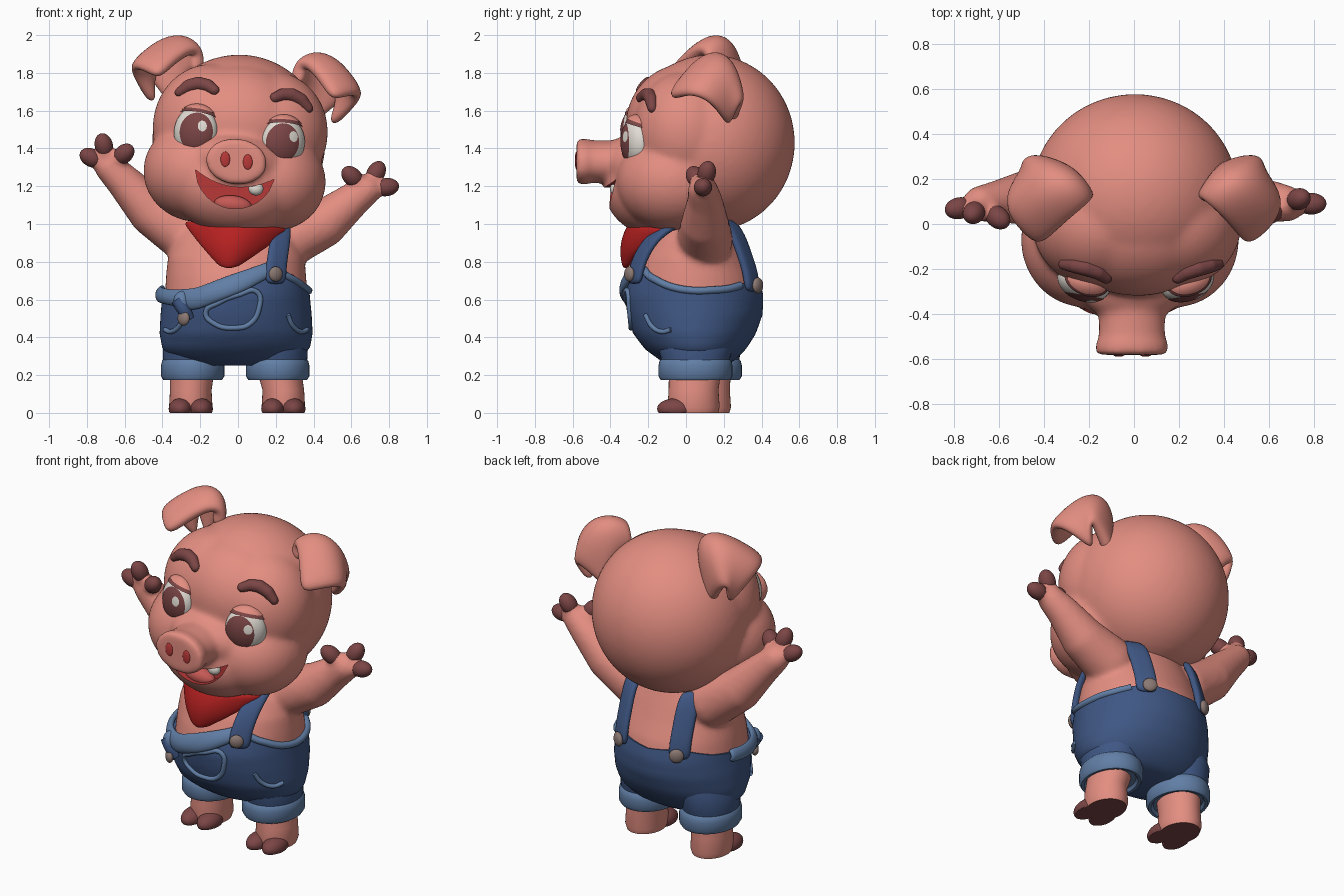
import bpy, bmesh
from math import sin, cos, acos, radians, pi
from mathutils import Vector, Matrix
from mathutils.bvhtree import BVHTree

if "Cube" in bpy.data.objects:
    bpy.data.objects.remove(bpy.data.objects["Cube"])


def material(name, *rgb):
    m = bpy.data.materials.new(name)
    m.use_nodes = True
    m.diffuse_color = (*rgb, 1)
    m.node_tree.nodes["Principled BSDF"].inputs["Base Color"].default_value = (*rgb, 1)
    return m


SKIN = material("pink skin", .77, .27, .22)
BROWN = material("hoof brown", .2, .06, .06)
DENIM = material("dark denim", .05, .095, .23)
LIGHT = material("light denim", .12, .21, .38)
RED = material("bandana red", .47, .015, .015)
WHITE = material("eye white", .76, .72, .66)
MOUTH = material("mouth red", .48, .04, .04)
TONGUE = material("tongue pink", .56, .1, .09)
METAL = material("button metal", .26, .19, .17)

HEAD = Matrix.Translation((0, 0, 1.4)) @ Matrix.Rotation(radians(7), 4, 'Y')
WORLD = Matrix.Identity(4)


def obj(name, bm, mats, frame=WORLD):
    me = bpy.data.meshes.new(name)
    bm.transform(frame)
    bm.to_mesh(me)
    bm.free()
    for m in mats:
        me.materials.append(m)
    ob = bpy.data.objects.new(name, me)
    bpy.context.collection.objects.link(ob)
    return smooth(ob)


def smooth(ob):
    ob.data.polygons.foreach_set("use_smooth", [True] * len(ob.data.polygons))
    ob.data.set_sharp_from_angle(angle=radians(45))
    return ob


def bake(ob):
    """Swap an object for its finished mesh."""
    name = ob.name
    me = bpy.data.meshes.new_from_object(ob.evaluated_get(bpy.context.evaluated_depsgraph_get()))
    bpy.data.objects.remove(ob)
    new = bpy.data.objects.new(name, me)
    bpy.context.collection.objects.link(new)
    return smooth(new)


def place(loc, radii, rot=WORLD):
    return Matrix.Translation(loc) @ rot @ Matrix.Diagonal((*radii, 1))


def aim(d):
    return Vector(d).to_track_quat('Z', 'Y').to_matrix().to_4x4()


def ball(bm, loc, radii, rot=WORLD):
    bmesh.ops.create_icosphere(bm, subdivisions=4, radius=1, matrix=place(loc, radii, rot))


def ellipsoid(name, loc, radii, mat, rot=WORLD, frame=WORLD, floor=False):
    bm = bmesh.new()
    ball(bm, loc, radii, rot)
    for v in bm.verts:
        if floor:
            v.co.z = max(v.co.z, 0)
    return obj(name, bm, [mat], frame)


def chain(bm, nodes, steps=8):
    for p, q in zip(nodes, nodes[1:]):
        for i in range(steps + 1):
            *c, r = Vector(p).lerp(Vector(q), i / steps)
            bmesh.ops.create_icosphere(bm, subdivisions=3, radius=r, matrix=Matrix.Translation(c))


def fuse(ob, voxel, repeat):
    m = ob.modifiers.new("fuse", 'REMESH')
    m.mode, m.voxel_size, m.use_smooth_shade = 'VOXEL', voxel, True
    s = ob.modifiers.new("soften", 'SMOOTH')
    s.factor, s.iterations = .5, repeat
    return bake(ob)


def grid(bm, rows, closed=False):
    vs = [[bm.verts.new(p) for p in r] for r in rows]
    for a, b in zip(vs, vs[1:]):
        for i in range(len(a) - (not closed)):
            j = (i + 1) % len(a)
            bm.faces.new((a[i], a[j], b[j], b[i]))
    return vs


def loft(bm, rings, seg=40):
    """Capped stack of ellipses: z, centre x, centre y, radius x, radius y."""
    vs = grid(bm, [[(x + rx * cos(2 * pi * i / seg), y + ry * sin(2 * pi * i / seg), z)
                    for i in range(seg)] for z, x, y, rx, ry in rings], True)
    bm.faces.new(vs[0])
    bm.faces.new(vs[-1])
    bmesh.ops.recalc_face_normals(bm, faces=bm.faces)


def sheet(name, rows, thick, mat, frame=WORLD):
    bm = bmesh.new()
    grid(bm, rows)
    ob = obj(name, bm, [mat], frame)
    s = ob.modifiers.new("thickness", 'SOLIDIFY')
    s.thickness, s.offset = thick, 0
    ob.modifiers.new("round", 'SUBSURF').levels = 2
    ob = bake(ob)
    bm = bmesh.new()
    bm.from_mesh(ob.data)
    bmesh.ops.recalc_face_normals(bm, faces=bm.faces)
    bm.to_mesh(ob.data)
    bm.free()
    return smooth(ob)


def quad(p, t):
    a, b, c = map(Vector, p)
    return a * (2 * t - 1) * (t - 1) + b * 4 * t * (1 - t) + c * t * (2 * t - 1)


def patch(nine, n=6):
    """Curved surface through a 3 by 3 net."""
    return [[quad([quad(r, i / n) for r in nine], j / n) for j in range(n + 1)] for i in range(n + 1)]


def tube(name, pts, radius, mat, cyclic=False):
    cu = bpy.data.curves.new(name, 'CURVE')
    cu.dimensions, cu.bevel_depth, cu.bevel_resolution, cu.use_fill_caps = '3D', radius, 4, True
    sp = cu.splines.new('BEZIER')
    sp.bezier_points.add(len(pts) - 1)
    sp.use_cyclic_u = cyclic
    for b, p in zip(sp.bezier_points, pts):
        b.co, b.handle_left_type, b.handle_right_type = p, 'AUTO', 'AUTO'
    cu.materials.append(mat)
    ob = bpy.data.objects.new(name, cu)
    bpy.context.collection.objects.link(ob)
    return bake(ob)


def lookup(table, t):
    for a, b in zip(table, table[1:]):
        if t <= b[0]:
            return Vector(a[1:] + (0,)).lerp(Vector(b[1:] + (0,)), max(0, (t - a[0]) / (b[0] - a[0])))
    return Vector(table[-1][1:] + (0,))


# Torso outline: z, half width, front y, back y
TORSO = [(.25, .25, -.07, .21), (.28, .33, -.14, .26), (.34, .39, -.22, .32), (.42, .405, -.28, .37),
         (.52, .4, -.31, .405), (.62, .39, -.325, .41), (.72, .385, -.3, .385), (.82, .375, -.26, .34),
         (.92, .34, -.2, .3), (1.04, .25, -.11, .25)]
# Waistband height and fold width by angle, front at 270
EDGE = [(0, .65), (30, .66), (60, .7), (90, .68), (120, .7), (150, .66), (180, .64), (215, .625),
        (238, .635), (270, .715), (300, .78), (315, .73), (340, .67), (360, .65)]
FOLD = [(160, .05), (215, .06), (238, .1), (275, .09), (305, .04)]


def surf(deg, z, off=0):
    rx, front, back, _ = lookup(TORSO, z)
    a = radians(deg)
    return Vector(((rx + off) * cos(a) - .01, (front + back) / 2 + ((back - front) / 2 + off) * sin(a), z))


def front(x, z, off=0):
    return surf(-acos((x + .01) / lookup(TORSO, z)[0]) * 180 / pi, z, off)


def edge(deg):
    return lookup(EDGE, deg % 360)[0]


# Torso and arms
HANDS = {
    "right": ([(-.27, .12, .94, .15), (-.45, .12, 1.06, .128), (-.6, .1, 1.22, .095), (-.68, .09, 1.3, .08)],
              [(-.775, .07, 1.35), (-.71, .05, 1.415), (-.605, .03, 1.37)]),
    "left": ([(.27, .1, .92, .15), (.45, .1, 1.0, .128), (.6, .1, 1.12, .095), (.68, .09, 1.18, .08)],
             [(.605, .05, 1.25), (.73, .11, 1.27), (.785, .09, 1.195)])}
bm = bmesh.new()
loft(bm, [(r[0], -.01, (r[2] + r[3]) / 2, r[1] - .013, (r[3] - r[2]) / 2 - .013) for r in TORSO[3:]])
for arm, tips in HANDS.values():
    chain(bm, arm)
    for t in tips:
        chain(bm, [arm[-1][:3] + (.055,), t + (.042,)])
fuse(obj("torso_and_arms", bm, [SKIN]), .014, 12)
for side, (arm, tips) in HANDS.items():
    for t in tips:
        d = (Vector(t) - Vector(arm[-1][:3])).normalized()
        ellipsoid(side + "_finger_hoof", t, (.048, .048, .068), BROWN, aim(d))

# Overalls
bm = bmesh.new()
N, R = 72, 16
vs = grid(bm, [[surf(360 * i / N, .25 + (edge(360 * i / N) - .25) * j / R) for i in range(N)]
               for j in range(R + 1)], True)
bm.faces.new(vs[0])
bmesh.ops.recalc_face_normals(bm, faces=bm.faces)
overalls = obj("overalls", bm, [DENIM])
s = overalls.modifiers.new("cloth", 'SOLIDIFY')
s.thickness, s.offset = .03, -1
bake(overalls)
sheet("front_fold", [[surf(a, edge(a) + .02 - t * (lookup(FOLD, a)[0] + .01), o)
                      for t, o in ((0, 0), (.15, .018), (.5, .028), (.85, .022), (1, .005))]
                     for a in range(165, 306, 7)], .03, LIGHT)
tube("side_trim", [surf(a, edge(a) - .005, -.005) for a in range(305, 406, 10)], .02, LIGHT)
tube("front_pocket", [front(x, z, .002) for x, z in
                      [(.1, .64), (.11, .55), (.06, .47), (-.02, .45), (-.12, .47), (-.17, .53),
                       (-.1, .585), (0, .625)]], .014, LIGHT, True)
for s in (1, -1):
    tube("side_pocket", [surf(a if s > 0 else 180 - a, z, .002) for a, z in
                         [(-47, .52), (-42, .46), (-32, .43), (-22, .44)]], .013, LIGHT)
ellipsoid("fold_knot", front(-.28, .585, .025), (.045, .04, .06), LIGHT)
tube("loose_strap_end", [front(-.29, .6, .045), front(-.27, .55, .03), front(-.26, .5, .005)], .035, DENIM)

# Straps and buttons
def strap(name, path):
    rows = []
    for p in map(Vector, path):
        lean = -.6 * p.x / abs(p.x) * max(-1, min(1, (p.y - .05) * 8))
        rows.append([p + Vector((o, o * lean, 0)) for o in (-.055, 0, .055)])
    sheet(name, rows, .045, DENIM)


def button(p, r):
    ellipsoid("button", p, (r, r, .022), METAL, aim((p.x, p.y - .05, 0)))


BACK = [(.2, .22, 1.02), (.2, .275, .94), (.2, .315, .82), (.2, .345, .73), (.2, .35, .64)]
strap("left_strap", [(.2, -.275, .68), (.2, -.265, .76), (.215, -.225, .86), (.23, -.15, .96), (.22, .05, 1.05)] + BACK)
strap("right_strap", [(-x, y, z) for x, y, z in BACK])
button(Vector((.2, -.3, .735)), .04)
button(front(-.26, .5, .045), .038)
for s in (1, -1):
    button(Vector((s * .2, .38, .675)), .042)

# Legs, cuffs and feet
for side, x, y, cx, cy in (("left", .24, .04, .21, .05), ("right", -.25, .1, -.24, .1)):
    bm = bmesh.new()
    loft(bm, [(0, x, y, .105, .13), (.03, x, y, .115, .138), (.12, x, y, .11, .132), (.26, cx, cy, .12, .14)])
    leg = obj(side + "_leg", bm, [SKIN, BROWN])
    for f in leg.data.polygons:
        f.material_index = int(f.center.z < .005)
    for o in (-.055, .055):
        ellipsoid(side + "_toe", (x + o, y - .095, .022), (.062, .098, .055), BROWN, floor=True)
    bm = bmesh.new()
    loft(bm, [(.2, cx, cy, .15, .17), (.3, cx, cy, .158, .185), (.38, cx * .95, cy, .168, .21), (.46, cx * .85, cy, .16, .2)])
    obj(side + "_shorts_leg", bm, [DENIM])
    bm = bmesh.new()
    loft(bm, [(z, cx, cy, .168 - d, .196 - d) for z, d in
              [(.195, .04), (.177, .028), (.175, .012), (.195, 0), (.25, 0), (.275, .006), (.288, .018), (.288, .04)]])
    obj(side + "_cuff", bm, [LIGHT])

# Bandana
sheet("bandana", patch([[(-.3, -.08, 1.02), (0, -.29, 1.0), (.28, -.08, .98)],
                        [(-.19, -.23, .88), (-.03, -.33, .89), (.14, -.23, .87)],
                        [(-.09, -.29, .785), (-.05, -.315, .765), (-.01, -.29, .785)]]), .04, RED)

# Head with snout
bm = bmesh.new()
ball(bm, (0, .13, .03), (.46, .447, .468))
ball(bm, (0, 0, .12), (.38, .32, .33))
ball(bm, (0, -.17, -.205), (.34, .265, .255))
ball(bm, (0, -.26, -.07), (.25, .175, .15))
for s in (1, -1):
    ball(bm, (s * .2, -.07, -.15), (.285, .3, .265))
    ball(bm, (s * .16, 0, .1), (.305, .285, .33))
for y, depth, rx, rz in ((-.42, .32, .148, .112), (-.55, .06, .163, .122)):
    bmesh.ops.create_cone(bm, cap_ends=True, segments=40, radius1=1, radius2=1, depth=1,
                          matrix=place((0, y, -.07), (rx, depth, rz)) @ Matrix.Rotation(pi / 2, 4, 'X'))
head = fuse(obj("head", bm, [SKIN], HEAD), .014, 20)
head.data.materials.append(MOUTH)

# Open mouth
bm = bmesh.new()
xs = [-.21 + .021 * i for i in range(21)]
lips = [(x, -.205 + 1.5 * x * x) for x in xs] + \
       [(x, -.14 - .18 * (1 - (x / .21) ** 2) ** .6) for x in reversed(xs[1:-1])]
vs = grid(bm, [[(x, y, z) for x, z in lips] for y in (-.7, -.32)], True)
for ring in vs:
    bm.faces.new(ring)
bmesh.ops.recalc_face_normals(bm, faces=bm.faces)
cutter = obj("mouth_cutter", bm, [SKIN, MOUTH], HEAD)
cutter.hide_render = True
for f in cutter.data.polygons:
    f.material_index = 1
cut = head.modifiers.new("mouth", 'BOOLEAN')
cut.operation, cut.solver, cut.object = 'DIFFERENCE', 'EXACT', cutter
head = bake(head)
bpy.data.objects.remove(cutter)
ellipsoid("tongue", (.01, -.335, -.3), (.1, .05, .05), TONGUE, frame=HEAD)
ellipsoid("tooth", (.12, -.37, -.2), (.04, .032, .036), WHITE, frame=HEAD)


def cap(name, eye, d, half, k, mat):
    """Piece of a sphere laid over the eye."""
    bm = bmesh.new()
    bmesh.ops.create_uvsphere(bm, u_segments=40, v_segments=60, radius=k)
    bmesh.ops.delete(bm, geom=[v for v in bm.verts if v.co.z < k * cos(radians(half))], context='VERTS')
    obj(name, bm, [mat], HEAD @ eye @ aim(d))


# Face details and ears
bpy.context.view_layer.update()
skin = BVHTree.FromObject(head, bpy.context.evaluated_depsgraph_get())


def on_face(x, z):
    p = HEAD @ Vector((x, 0, z))
    return skin.ray_cast(Vector((p.x, -2, p.z)), Vector((0, 1, 0)))[0]


for s, side in ((1, "left"), (-1, "right")):
    ellipsoid(side + "_nostril", on_face(s * .06, -.065), (.025, .008, .04), MOUTH)
    turn = Matrix.Rotation(radians(20 * s), 4, 'Z')
    eye = place((s * .232, -.26, .06), (.12, .08, .135), turn)
    ellipsoid(side + "_eye", (s * .232, -.26, .06), (.12, .08, .135), WHITE, turn, HEAD)
    cap(side + "_iris", eye, (-s * .27, -1, 0), 50, 1.02, BROWN)
    cap(side + "_glint", eye, (.4 - s * .15, -1, .3), 15, 1.04, WHITE)
    cap(side + "_lash", eye, (0, .2, 1), 56, 1.07, BROWN)
    cap(side + "_eyelid", eye, (0, .2, 1), 47, 1.11, SKIN)
    bm = bmesh.new()
    chain(bm, [(*on_face(s * x, z), r) for x, z, r in
               ((.16, .29, .028), (.2, .312, .034), (.25, .316, .037), (.3, .297, .035), (.345, .257, .026))])
    fuse(obj(side + "_eyebrow", bm, [BROWN]), .008, 5)
    net = [[(.254, .1, .38), (.32, .2, .32), (.36, .23, .15)],
           [(.301, .07, .475), (.4, .2, .52), (.51, .285, .3)],
           [(.462, -.1, .315), (.61, .08, .345), (.46, .22, .165)]]
    sheet(side + "_ear", patch([[(s * x, y, z) for x, y, z in r] for r in net]), .075, SKIN, HEAD)
